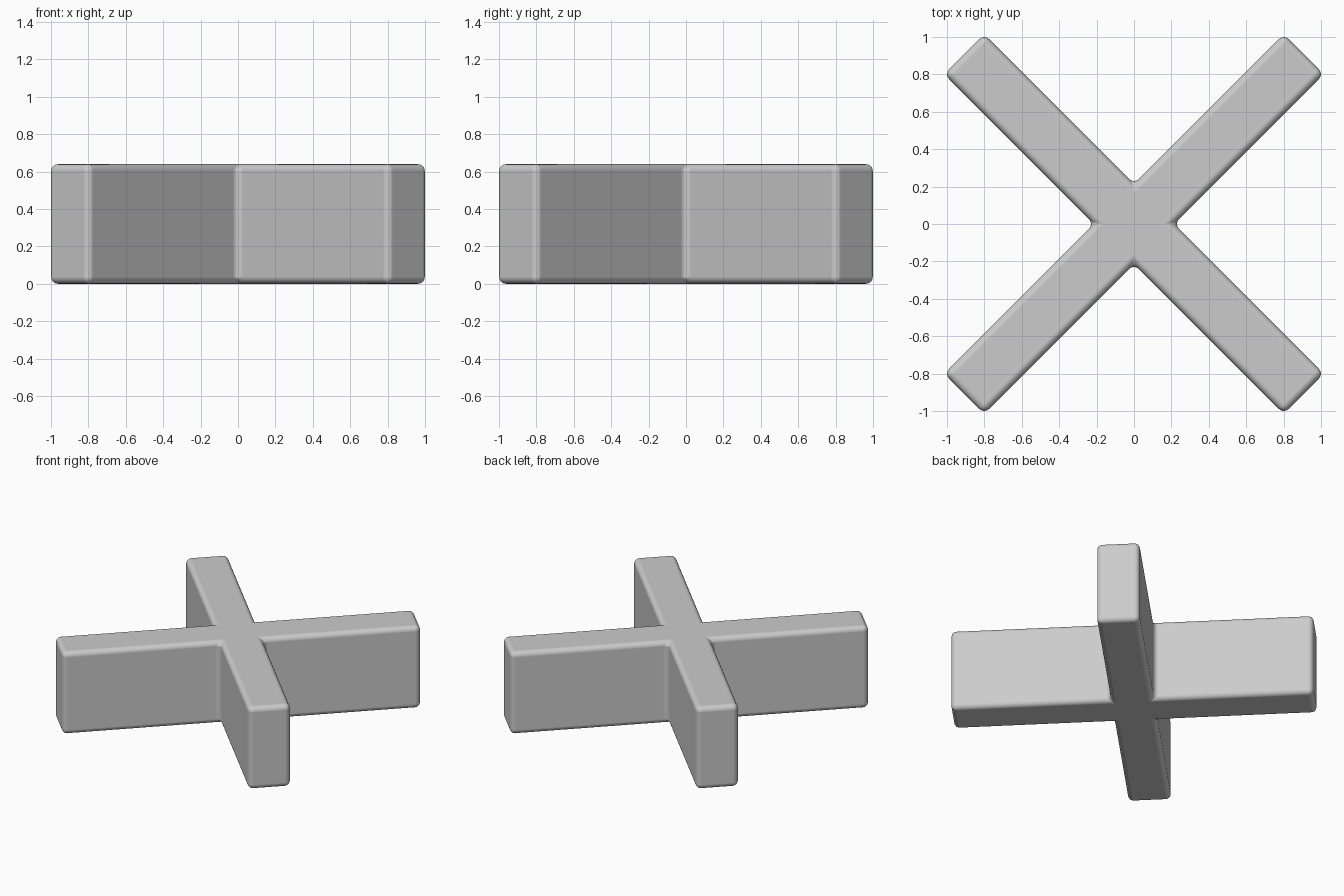
import bpy, bmesh
from mathutils import Matrix
from math import pi

if "Cube" in bpy.data.objects:
    bpy.data.objects.remove(bpy.data.objects["Cube"])

R = 0.038          # edge rounding
H = 0.64           # height
TIP, C = 0.801, 0.214   # arm tip and inner corner (before rounding)

# X-shaped outline: one quarter repeated four times
quarter = [(C, 0), (TIP + C, TIP), (TIP, TIP + C)]
points = []
for k in range(4):
    rot = Matrix.Rotation(k * pi / 2, 2)
    for p in quarter:
        x, y = rot[0][0] * p[0] + rot[0][1] * p[1], rot[1][0] * p[0] + rot[1][1] * p[1]
        points.append((x, y, 0))

# Extrude the outline into a solid cross
bm = bmesh.new()
face = bm.faces.new([bm.verts.new(p) for p in points])
top = bmesh.ops.extrude_face_region(bm, geom=[face])["geom"]
bmesh.ops.translate(bm, vec=(0, 0, H), verts=[v for v in top if isinstance(v, bmesh.types.BMVert)])
bmesh.ops.recalc_face_normals(bm, faces=bm.faces)
mesh = bpy.data.meshes.new("cross_block")
bm.to_mesh(mesh)
bm.free()
cross = bpy.data.objects.new("cross_block", mesh)
bpy.context.collection.objects.link(cross)

# Rounded edges with smooth shading
mesh.shade_smooth()
bevel = cross.modifiers.new("rounded_edges", 'BEVEL')
bevel.width = R
bevel.segments = 5
bevel.limit_method = 'ANGLE'
bevel.harden_normals = True
